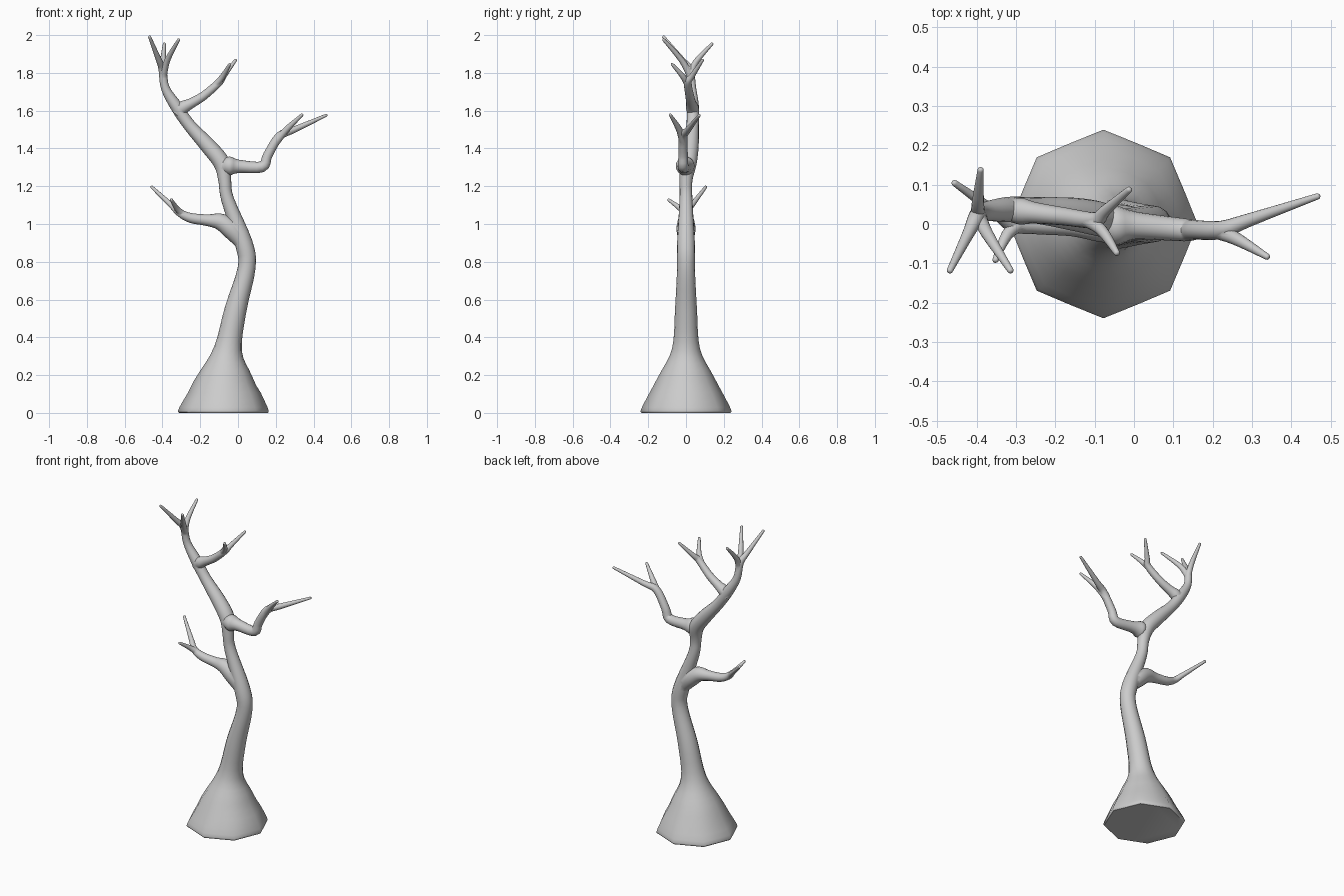
import bpy, bmesh, math
from mathutils import Vector

if "Cube" in bpy.data.objects:
    bpy.data.objects.remove(bpy.data.objects["Cube"])

SIDES = 16


def spline(p, steps):
    """Catmull-Rom through 4D points (position + radius)."""
    out = []
    for i in range(len(p) - 1):
        a, b = p[i], p[i + 1]
        m0 = (b - p[max(i - 1, 0)]) / 2
        m1 = (p[min(i + 2, len(p) - 1)] - a) / 2
        for k in range(steps):
            t = k / steps
            out.append(a * (2*t**3 - 3*t*t + 1) + m0 * (t**3 - 2*t*t + t)
                       + b * (3*t*t - 2*t**3) + m1 * (t**3 - t*t))
    return out + [p[-1]]


def tube(name, pts, foot=False, steps=4):
    """Closed tapered tube with a rounded tip; a foot starts as an octagon."""
    path = spline(pts, steps)
    end = path[-1]
    d = (end - path[-2]).to_3d().normalized()
    for ang in (30, 60):
        a = math.radians(ang)
        path.append(Vector((*(end.to_3d() + d * end.w * math.sin(a)), end.w * math.cos(a))))
    bm = bmesh.new()
    rings = []
    for i, c in enumerate(path):
        t = (path[min(i + 1, len(path) - 1)] - path[max(i - 1, 0)]).to_3d().normalized()
        if foot and c.z < 0.12:
            t = Vector((0, 0, 1))
        u = Vector((0, 1, 0)).cross(t).normalized()
        v = t.cross(u)
        ring = []
        for j in range(SIDES):
            a = 2 * math.pi * j / SIDES
            rad = c.w
            if foot and j % 2:
                rad *= 1 - max(0, 1 - c.z / 0.3) * (1 - math.cos(math.pi / 8))
            ring.append(bm.verts.new(c.to_3d() + (u * math.cos(a) + v * math.sin(a)) * rad))
        rings.append(ring)
    for A, B in zip(rings, rings[1:]):
        for j in range(SIDES):
            n = (j + 1) % SIDES
            bm.faces.new((A[j], A[n], B[n], B[j]))
    bm.faces.new(rings[0][::-1])
    bm.faces.new(rings[-1])
    bmesh.ops.recalc_face_normals(bm, faces=bm.faces)
    me = bpy.data.meshes.new(name)
    bm.to_mesh(me)
    bm.free()
    ob = bpy.data.objects.new(name, me)
    bpy.context.collection.objects.link(ob)
    return ob


def limb(name, xzr, y_rule, tips, foot=False):
    """Limb drawn in the front plane as (x, z, radius), forking into twigs."""
    pts = [Vector((x, y_rule(x, z), z, r)) for x, z, r in xzr]
    fork = pts[-1]
    base = fork.lerp(pts[-2], 0.35)
    base.w = fork.w * 0.9
    parts = []
    for i, tip in enumerate(tips):
        tip = Vector((*tip, 0.008))
        mid = fork.lerp(tip, 0.3)
        mid.w = fork.w * 0.74
        if i == 0:   # the limb itself runs on into its first twig
            parts.append(tube(name, pts + [mid, tip], foot))
        else:
            parts.append(tube(name + "_twig", [base, mid, tip]))
    return parts


# trunk with wide foot, forking at the top
parts = limb("tree", [
    (-.077, 0, .235), (-.077, .03, .233), (-.066, .2, .143), (-.053, .34, .074),
    (-.012, .55, .058), (.046, .77, .047), (.03, .9, .047), (-.055, 1.13, .034),
    (-.07, 1.23, .034), (-.085, 1.32, .044), (-.155, 1.41, .042), (-.255, 1.52, .033),
    (-.325, 1.62, .032), (-.385, 1.72, .023), (-.4, 1.82, .021)],
    lambda x, z: .037 * math.sin(math.pi * max(0, z - 1.25) / .68),
    [(-.468, -.118, 1.99), (-.314, -.118, 1.975), (-.39, .137, 1.953)], True)

# upper right branch
parts += limb("upper_branch", [
    (-.325, 1.58, .026), (-.29, 1.617, .034), (-.25, 1.638, .027),
    (-.18, 1.68, .023), (-.1, 1.75, .02)],
    lambda x, z: -.002 - .12 * x, [(-.013, .087, 1.867), (-.044, -.073, 1.845)])

# middle right branch
parts += limb("right_branch", [
    (-.085, 1.3, .03), (-.045, 1.307, .05), (.005, 1.305, .035),
    (.128, 1.303, .029), (.158, 1.365, .025), (.22, 1.465, .023)],
    lambda x, z: -.015 if x > .1 else -.004, [(.466, .07, 1.575), (.338, -.083, 1.577)])

# low left branch
parts += limb("left_branch", [
    (.03, .89, .035), (-.03, .965, .05), (-.09, 1.01, .045),
    (-.16, 1.02, .031), (-.25, 1.032, .026), (-.31, 1.06, .02)],
    lambda x, z: 0, [(-.456, .104, 1.195), (-.352, -.091, 1.127)])

# merge everything into one skin
trunk = parts[0]
bpy.context.view_layer.objects.active = trunk
trunk.select_set(True)
for b in parts[1:]:
    m = trunk.modifiers.new("join", 'BOOLEAN')
    m.operation = 'UNION'
    m.solver = 'EXACT'
    m.object = b
    bpy.ops.object.modifier_apply(modifier=m.name)
    bpy.data.objects.remove(b, do_unlink=True)
bpy.ops.object.shade_smooth_by_angle(angle=math.radians(50))
